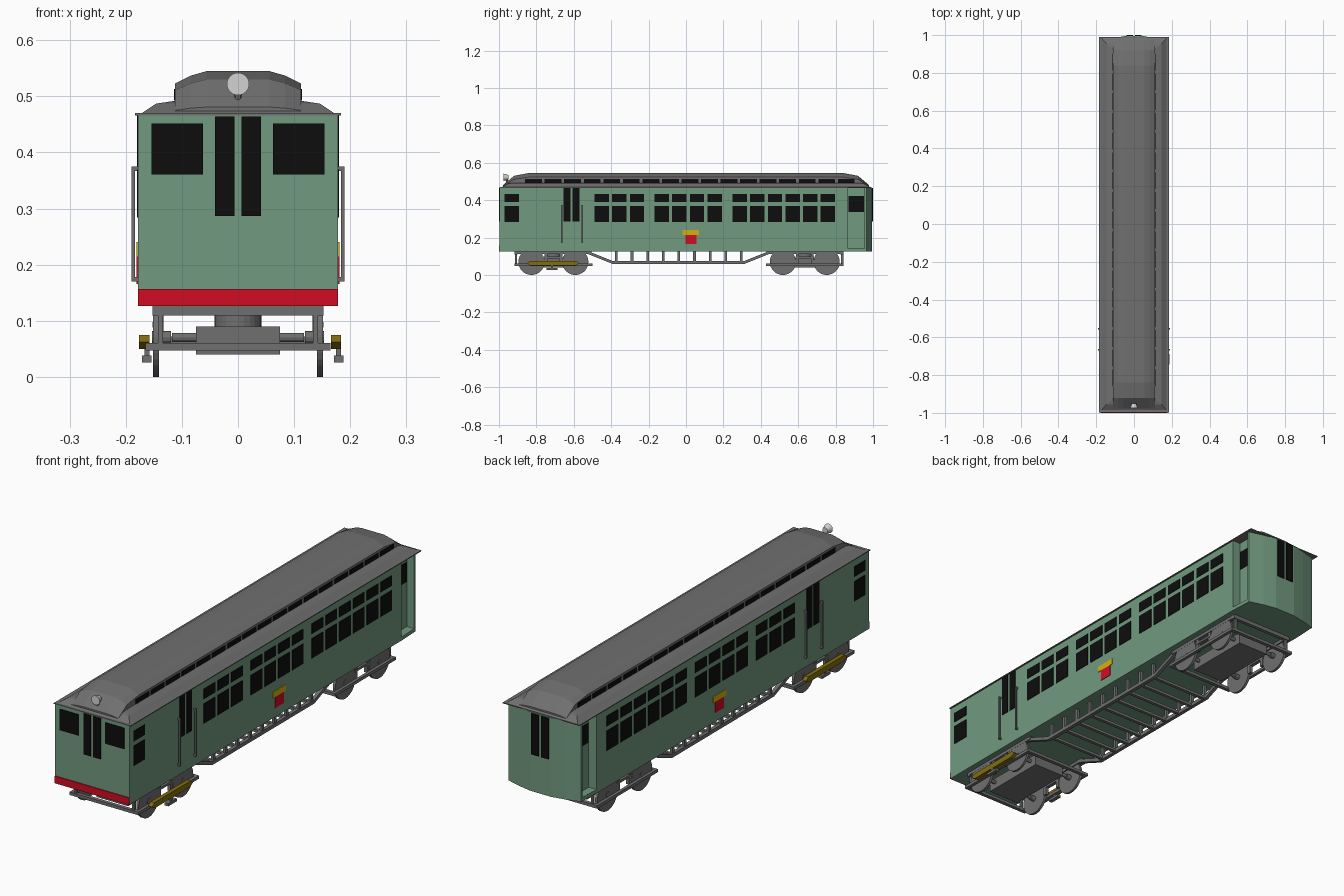
import bpy, bmesh, math
from mathutils import Matrix

if "Cube" in bpy.data.objects:
    bpy.data.objects.remove(bpy.data.objects["Cube"])


def material(name, r, g, b):
    m = bpy.data.materials.new(name)
    m.diffuse_color = (r, g, b, 1)
    m.use_nodes = True
    m.node_tree.nodes["Principled BSDF"].inputs["Base Color"].default_value = m.diffuse_color
    return m


GREEN = material("body_green", 0.165, 0.32, 0.21)
GREY = material("roof_grey", 0.16, 0.16, 0.16)
BLACK = material("window_black", 0.004, 0.004, 0.004)
RED = material("stripe_red", 0.63, 0.004, 0.016)
YELLOW = material("sign_yellow", 0.65, 0.44, 0.004)
OCHRE = material("beam_ochre", 0.22, 0.155, 0.004)
LAMP = material("lamp_light_grey", 0.65, 0.65, 0.65)


def finish(name, bm, mat):
    bmesh.ops.recalc_face_normals(bm, faces=bm.faces)
    me = bpy.data.meshes.new(name)
    bm.to_mesh(me)
    bm.free()
    me.materials.append(mat)
    ob = bpy.data.objects.new(name, me)
    bpy.context.collection.objects.link(ob)
    return ob


def boxes(name, mat, items, mirror=False):
    """Each item is x0, x1, y0, y1, z0, z1; mirror repeats it across x."""
    bm = bmesh.new()
    for x0, x1, y0, y1, z0, z1 in items:
        for s in ((1, -1) if mirror else (1,)):
            mat4 = Matrix.Translation((s * (x0 + x1) / 2, (y0 + y1) / 2, (z0 + z1) / 2)) \
                @ Matrix.Diagonal((x1 - x0, y1 - y0, z1 - z0, 1))
            bmesh.ops.create_cube(bm, size=1, matrix=mat4)
    return finish(name, bm, mat)


def loft(name, mat, rings):
    """Skin closed rings of equal length and cap both ends."""
    bm = bmesh.new()
    vs = [[bm.verts.new(p) for p in ring] for ring in rings]
    n = len(vs[0])
    for a, b in zip(vs, vs[1:]):
        for i in range(n):
            bm.faces.new((a[i], a[(i + 1) % n], b[(i + 1) % n], b[i]))
    bm.faces.new(vs[0])
    bm.faces.new(vs[-1])
    return finish(name, bm, mat)


def cylinder(name, mat, centre, r1, r2, depth, axis, sides=24):
    rot = {'X': Matrix.Rotation(math.pi / 2, 4, 'Y'),
           'Y': Matrix.Rotation(math.pi / 2, 4, 'X'), 'Z': Matrix()}[axis]
    bm = bmesh.new()
    bmesh.ops.create_cone(bm, cap_ends=True, segments=sides, radius1=r1, radius2=r2,
                          depth=depth, matrix=Matrix.Translation(centre) @ rot)
    return finish(name, bm, mat)


def footprint(name, half, z0, z1):
    pts = half + [(-x, y) for x, y in reversed(half)]
    return loft(name, GREEN, [[(x, y, z) for x, y in pts] for z in (z0, z1)])


# Body shell with bowed rear wall and recessed rear side doorways
bow = [(0.174, 0.965), (0.11, 0.983), (0.05, 0.995)]
footprint("body_floor", [(0.178, -0.996), (0.178, 0.865), (0.174, 0.955)] + bow, 0.126, 0.142)
footprint("body_shell", [(0.178, -0.996), (0.178, 0.865), (0.14, 0.865), (0.14, 0.955),
                         (0.174, 0.955)] + bow, 0.142, 0.468)

# Front stripe, front windows and end door panes
boxes("front_stripe", RED, [(-0.178, 0.178, -1.0, -0.995, 0.126, 0.157)])
boxes("front_windows", BLACK, [(0.0625, 0.154, -0.999, -0.995, 0.361, 0.452)], True)
for name, y0, y1 in (("front_door_panes", -0.999, -0.995), ("rear_door_panes", 0.994, 1.0)):
    boxes(name, BLACK, [(0.006, 0.041, y0, y1, 0.287, 0.464)], True)

# Side windows: upper and lower panes in groups of one, three, four and six
panes = []
for start, count in ((-0.97, 1), (-0.489, 3), (-0.168, 4), (0.249, 6)):
    for i in range(count):
        y = start + 0.0942 * i
        for z0, z1 in ((0.284, 0.37), (0.39, 0.434)):
            panes.append((0.176, 0.180, y, y + 0.077, z0, z1))
boxes("side_windows", BLACK, panes, True)
boxes("side_door_panes", BLACK, [(0.176, 0.180, y, y + 0.037, 0.285, 0.466)
                                 for y in (-0.655, -0.607)], True)
boxes("recess_windows", BLACK, [(0.138, 0.142, 0.869, 0.953, 0.337, 0.422)], True)

# Side signs
boxes("sign_top", YELLOW, [(0.176, 0.181, -0.02, 0.07, 0.214, 0.24)], True)
boxes("sign_bottom", RED, [(0.176, 0.181, -0.002, 0.056, 0.166, 0.214)], True)

# Grab rails beside the side doors
rails = []
for y in (-0.665, -0.555):
    rails.append((0.184, 0.190, y - 0.004, y + 0.004, 0.17, 0.375))
    rails += [(0.176, 0.186, y - 0.004, y + 0.004, z, z + 0.008) for z in (0.17, 0.367)]
boxes("grab_rails", GREY, rails, True)


# Lower roof: stacked rectangles forming eave and hipped slope
def rect(x, y, z):
    return [(-x, -y, z), (x, -y, z), (x, y, z), (-x, y, z)]


boxes("roof_eave", GREY, [(-0.184, 0.184, -0.997, 0.99, 0.466, 0.470)])
loft("lower_roof", GREY, [rect(0.173, 0.987, 0.469), rect(0.146, 0.955, 0.487),
                          rect(0.113, 0.93, 0.492)])

# Raised roof with sloping ends
rings = []
for y, side, mid, top in ((-0.978, 0.475, 0.479, 0.481), (-0.92, 0.511, 0.523, 0.53),
                          (-0.84, 0.523, 0.537, 0.545), (0.84, 0.523, 0.537, 0.545),
                          (0.92, 0.511, 0.523, 0.53), (0.978, 0.475, 0.479, 0.481)):
    half = [(0.112, 0.469), (0.112, side), (0.084, mid), (0.056, top)]
    ring = half + [(-x, z) for x, z in reversed(half)]
    rings.append([(x, y, z) for x, z in ring])
loft("raised_roof", GREY, rings)
boxes("roof_windows", BLACK, [(0.110, 0.1145, -0.86 + 0.1045 * i, -0.77 + 0.1045 * i,
                               0.493, 0.513) for i in range(17)], True)

# Headlamp
cylinder("headlamp", LAMP, (0, -0.962, 0.522), 0.012, 0.02, 0.025, 'Y')
cylinder("headlamp_stalk", GREY, (0, -0.957, 0.495), 0.006, 0.006, 0.03, 'Z', 8)

# Trucks: wheels, axles, frame, bolster and motor box
for end, c, out in (("front", -0.709, -1), ("rear", 0.635, 1)):
    for i, dy in enumerate((-0.117, 0.117)):
        cylinder(f"{end}_axle_{i}", GREY, (0, c + dy, 0.07), 0.008, 0.008, 0.236, 'X', 12)
        for s in (-1, 1):
            wheel = cylinder(f"{end}_wheel_{i}_{'left' if s < 0 else 'right'}", GREY,
                             (s * 0.146, c + dy, 0.07), 0.07, 0.07, 0.011, 'X', 32)
            cylinder(f"{end}_wheel_hub_{i}_{'left' if s < 0 else 'right'}", GREY,
                     (s * 0.136, c + dy, 0.07), 0.012, 0.012, 0.034, 'X', 12)
    cylinder(end + "_pivot", GREY, (0, c, 0.108), 0.042, 0.042, 0.038, 'Z')
    boxes(end + "_motor_box", GREY, [(-0.075, 0.075, c - 0.15, c + 0.15, 0.04, 0.09)])
    boxes(end + "_end_bars", GREY, [(-0.165, 0.165, c + s * 0.2 - 0.008, c + s * 0.2 + 0.008,
                                     0.047, 0.06) for s in (-1, 1)]
          + [(-0.152, 0.152, c + out * 0.2 - 0.008, c + out * 0.2 + 0.008, 0.109, 0.127)])
    posts = [(0.134, 0.143, c + out * 0.2 - 0.006, c + out * 0.2 + 0.006, 0.058, 0.112)]
    posts += [(0.136, 0.150, c + d - 0.008, c + d + 0.008, 0.055, 0.115) for d in (-0.04, 0.04)]
    boxes(end + "_truck_frame", GREY,
          posts + [(0.152, 0.165, c - 0.205, c + 0.205, 0.047, 0.06),
                   (0.135, 0.152, c - 0.205, c + 0.205, 0.112, 0.127),
                   (0.136, 0.152, c - 0.05, c + 0.05, 0.088, 0.098)], True)

# Ochre side beams with tapered ends, and contact shoes beneath
for side, x0, x1, s0, s1 in (("right", 0.166, 0.184, 0.171, 0.188),
                             ("left", -0.176, -0.158, -0.171, -0.154)):
    prof = [(-0.85, 0.062), (-0.83, 0.05), (-0.59, 0.05), (-0.57, 0.062), (-0.585, 0.075),
            (-0.835, 0.075)]
    loft(side + "_shoe_beam", OCHRE, [[(x, y, z) for y, z in prof] for x in (x0, x1)])
    boxes(side + "_contact_shoe", GREY, [(s0, s1, -0.745, -0.687, 0.026, 0.038),
                                         (s0 + 0.004, s1 - 0.004, -0.722, -0.71, 0.036, 0.052)])

# Underfloor truss: bent side rails, posts and cross bars
path = [(-0.53, 0.122), (-0.39, 0.066), (0.31, 0.066), (0.45, 0.122)]
for side, s in (("right", 1), ("left", -1)):
    loft(side + "_truss_rail", GREY,
         [[(s * 0.133, y, z - 0.008), (s * 0.149, y, z - 0.008),
           (s * 0.149, y, z + 0.008), (s * 0.133, y, z + 0.008)] for y, z in path])
ys = [-0.372 + 0.0835 * i for i in range(9)]
boxes("truss_posts", GREY, [(0.135, 0.147, y - 0.007, y + 0.007, 0.066, 0.128) for y in ys], True)
boxes("truss_cross_bars", GREY, [(-0.14, 0.14, y - 0.007, y + 0.007, 0.06, 0.072) for y in ys])
